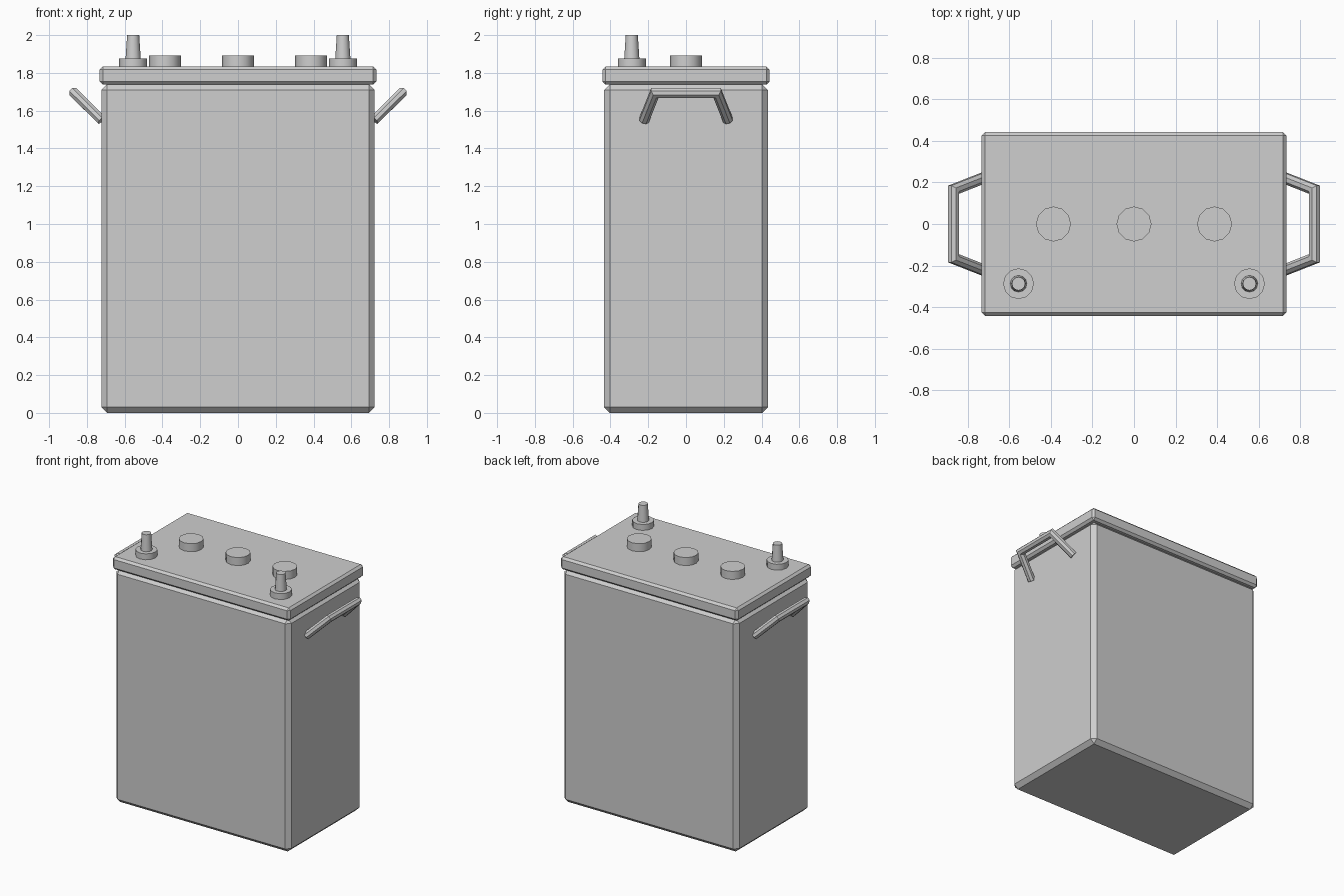
import bpy, bmesh, math
from mathutils import Vector

if "Cube" in bpy.data.objects:
    bpy.data.objects.remove(bpy.data.objects["Cube"])

# one grey plastic colour for everything
grey = bpy.data.materials.new("light_grey")
grey.diffuse_color = (0.62, 0.62, 0.62, 1)
grey.use_nodes = True
grey.node_tree.nodes["Principled BSDF"].inputs["Base Color"].default_value = grey.diffuse_color


def finish(name, bm, smooth=False):
    bmesh.ops.recalc_face_normals(bm, faces=bm.faces)
    mesh = bpy.data.meshes.new(name)
    bm.to_mesh(mesh)
    bm.free()
    mesh.materials.append(grey)
    ob = bpy.data.objects.new(name, mesh)
    bpy.context.collection.objects.link(ob)
    if smooth:
        bpy.ops.object.select_all(action='DESELECT')
        ob.select_set(True)
        bpy.context.view_layer.objects.active = ob
        bpy.ops.object.shade_smooth_by_angle(angle=math.radians(40))
    return ob


def chamfered_box(name, hx, hy, z0, z1, chamfer):
    bm = bmesh.new()
    bmesh.ops.create_cube(bm, size=1)
    for v in bm.verts:
        v.co = (v.co.x * 2 * hx, v.co.y * 2 * hy, z0 + (v.co.z + 0.5) * (z1 - z0))
    bmesh.ops.bevel(bm, geom=bm.edges[:], offset=chamfer, segments=1,
                    profile=0.5, affect='EDGES')
    return finish(name, bm)


def lathe(name, x, y, profile, sides=12):
    """Closed turned part from (radius, z) pairs, bottom to top."""
    bm = bmesh.new()
    rings = []
    for r, z in profile:
        rings.append([bm.verts.new((x + r * math.cos(math.tau * i / sides),
                                    y + r * math.sin(math.tau * i / sides), z))
                      for i in range(sides)])
    for a, b in zip(rings, rings[1:]):
        for i in range(sides):
            j = (i + 1) % sides
            bm.faces.new((a[i], a[j], b[j], b[i]))
    bm.faces.new(rings[0])
    bm.faces.new(rings[-1])
    return finish(name, bm, smooth=True)


def handle(name, side, radius=0.028, sides=8):
    """Bent round bar lying in a plane tilted 45 degrees outward."""
    path = [Vector((side * x, y, z)) for x, y, z in
            ((0.722, -0.222, 1.55), (0.867, -0.165, 1.694),
             (0.867, 0.165, 1.694), (0.722, 0.222, 1.55))]
    normal = Vector((side, 0, -1)).normalized()
    dirs = [(b - a).normalized() for a, b in zip(path, path[1:])]
    bm = bmesh.new()
    rings = []
    for k, p in enumerate(path):
        d0, d1 = dirs[max(k - 1, 0)], dirs[min(k, len(dirs) - 1)]
        t = (d0 + d1).normalized()
        across = normal.cross(t) / t.dot(d1)      # mitred corner
        rings.append([bm.verts.new(p + radius * (
            across * math.cos(math.tau * (i + 0.5) / sides)
            + normal * math.sin(math.tau * (i + 0.5) / sides)))
            for i in range(sides)])
    for a, b in zip(rings, rings[1:]):
        for i in range(sides):
            j = (i + 1) % sides
            bm.faces.new((a[i], a[j], b[j], b[i]))
    bm.faces.new(rings[0])
    bm.faces.new(rings[-1])
    return finish(name, bm, smooth=True)


# case and lid
chamfered_box("battery_case", 0.723, 0.433, 0.0, 1.74, 0.03)
chamfered_box("lid", 0.732, 0.442, 1.738, 1.833, 0.016)

# three filler caps along the middle
for n, x in zip(("left", "middle", "right"), (-0.387, 0, 0.387)):
    lathe("filler_cap_" + n, x, 0, [(0.084, 1.83), (0.084, 1.893)])

# terminals at the front corners, handles at both ends
for n, s in (("left", -1), ("right", 1)):
    lathe("terminal_" + n, s * 0.555, -0.287,
          [(0.074, 1.83), (0.074, 1.877), (0.04, 1.877), (0.032, 2.0)])
    handle("handle_" + n, s)
